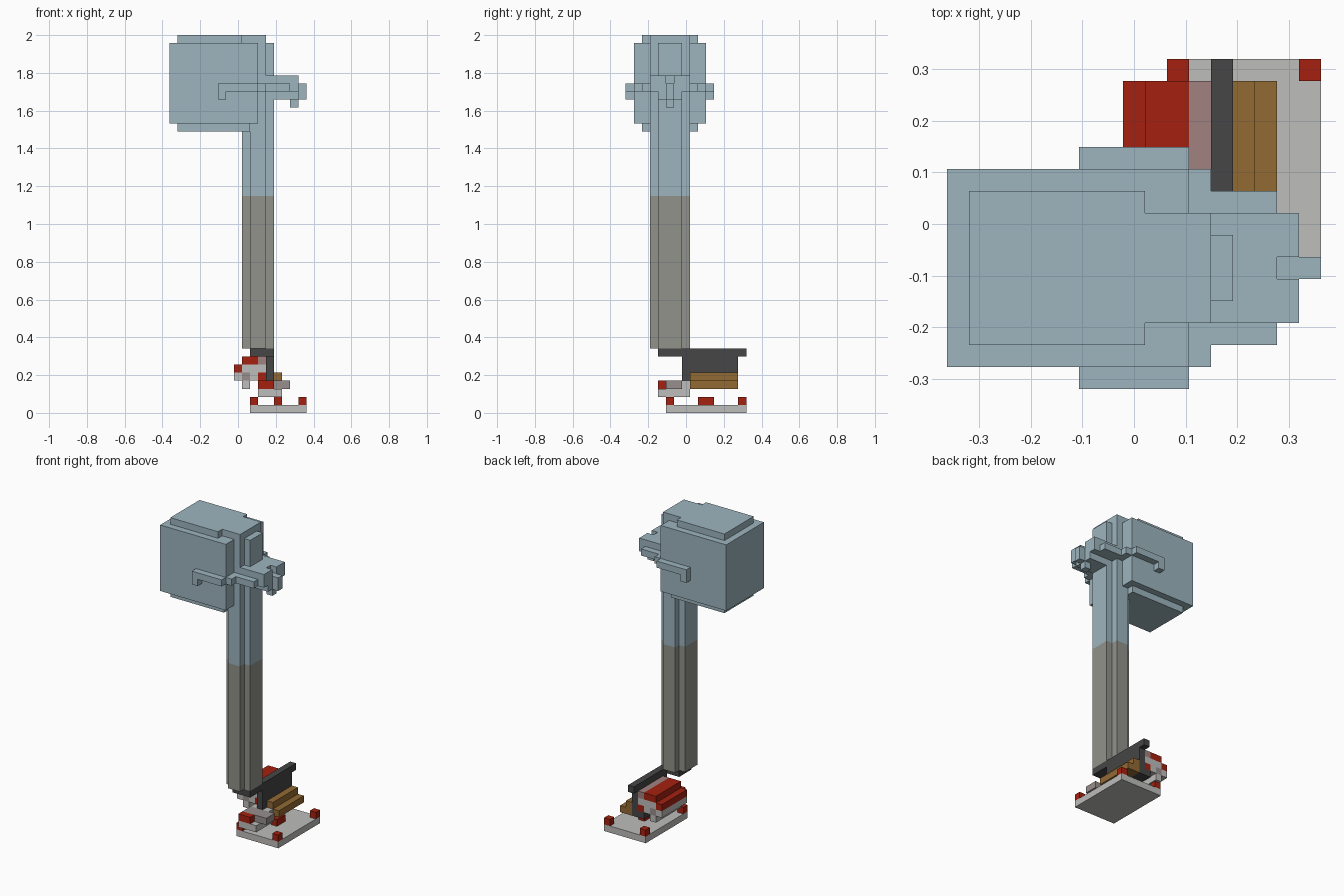
import bpy
import bmesh
from mathutils import Vector

default_cube = bpy.data.objects.get("Cube")
if default_cube:
    bpy.data.objects.remove(default_cube, do_unlink=True)

# One block unit, and the grid corner that centres the model
UNIT = 2 / 47
GRID_CORNER = Vector((-8.5, -7.5, 0))
HEAD_MIDDLE = 11  # mirror sum of the head's width along y


def make_material(name, red, green, blue):
    material = bpy.data.materials.new(name)
    material.use_nodes = True
    colour = (red, green, blue, 1)
    material.diffuse_color = colour
    shader = material.node_tree.nodes["Principled BSDF"]
    shader.inputs["Base Color"].default_value = colour
    return material


pale_blue = make_material("pale blue", .337, .462, .521)
stone_grey = make_material("stone grey", .287, .287, .258)
light_grey = make_material("light grey", .515, .51, .50)
bright_red = make_material("bright red", .376, .015, .005)
ochre_brown = make_material("ochre brown", .287, .144, .034)
dark_grey = make_material("dark grey", .061, .061, .061)
dusty_pink = make_material("dusty pink", .356, .225, .215)
warm_grey = make_material("warm grey", .31, .275, .265)


def span(start, end):
    return (start, end)


def add_part(name, material, *boxes):
    """Make one object out of boxes, each given as x, y and z spans."""
    mesh = bpy.data.meshes.new(name)
    shape = bmesh.new()
    for box in boxes:
        low = Vector([side[0] for side in box])
        high = Vector([side[1] for side in box])
        cube = bmesh.ops.create_cube(shape, size=1)
        for vertex in cube["verts"]:
            place = (low + high) / 2 + vertex.co * (high - low)
            vertex.co = UNIT * (place + GRID_CORNER)
        # cube made by its vertices keeps outward normals
    bmesh.ops.recalc_face_normals(shape, faces=shape.faces[:])
    shape.to_mesh(mesh)
    shape.free()
    mesh.materials.append(material)
    part = bpy.data.objects.new(name, mesh)
    bpy.context.collection.objects.link(part)
    return part


def mirror_boxes(boxes, total):
    """Return the boxes together with their copies mirrored along y."""
    copies = [(x, span(total - y[1], total - y[0]), z) for x, y, z in boxes]
    return list(boxes) + copies


def plus_column(name, material, z):
    """Column with a plus-shaped cross-section."""
    add_part(name, material,
             (span(9, 13), span(4, 7), z),
             (span(10, 12), span(3, 8), z))


# Head block with its raised top and bottom panels
add_part("head", pale_blue, (span(0, 11), span(1, 10), span(36, 46)))
add_part("head_top", pale_blue, (span(1, 9), span(2, 9), span(46, 47)))
add_part("head_bottom", pale_blue, (span(1, 10), span(2, 9), span(35, 36)))
add_part("face_spine", pale_blue,
         (span(9, 12), span(3, 8), span(46, 47)),
         (span(11, 12), span(3, 8), span(36, 46)),
         (span(12, 13), span(4, 7), span(36, 46)))

# Snout: notched upper slab, narrow jaw and protruding tip
add_part("snout_top", pale_blue,
         (span(12, 15), span(3, 8), span(41, 42)),
         *mirror_boxes([(span(15, 16), span(3, 5), span(41, 42))], HEAD_MIDDLE))
add_part("snout_middle", pale_blue,
         (span(12, 15), span(2, 9), span(40, 41)),
         (span(15, 16), span(3, 8), span(40, 41)))
add_part("snout_jaw", pale_blue, (span(13, 16), span(4, 7), span(39, 40)))
add_part("snout_tip", pale_blue,
         (span(16, 17), span(5, 6), span(39, 41)),
         (span(15, 16), span(5, 6), span(38, 39)))

# Hooked bands running back along both sides of the head
add_part("side_bands", pale_blue, *mirror_boxes([
    (span(11, 12), span(1, 3), span(40, 41)),
    (span(6, 11), span(0, 1), span(40, 41)),
    (span(6, 7), span(0, 1), span(39, 40))], HEAD_MIDDLE))

# Tall neck in two colours
plus_column("neck_upper", pale_blue, span(27, 36))
plus_column("neck_lower", stone_grey, span(8, 27))

# Base plate, corner studs and central post
add_part("base_plate", light_grey, (span(10, 17), span(5, 15), span(0, 1)))
add_part("corner_studs", bright_red,
         *[(span(x, x + 1), span(y, y + 1), span(1, 2))
           for x in (10, 16) for y in (5, 14)])
add_part("centre_post", bright_red, (span(13, 14), span(9, 11), span(1, 2)))

# Dark frame: pad below the neck, top rail, wall and floor
LENGTH = span(8, 14)
add_part("neck_pad", dark_grey, (span(10, 13), span(4, 7), span(7, 8)))
add_part("top_rail", dark_grey, (span(12, 13), span(7, 15), span(7, 8)))
add_part("frame_wall", dark_grey, (span(12, 13), span(7, 14), span(4, 7)))
add_part("frame_floor", dark_grey, (span(11, 13), LENGTH, span(3, 4)))

# Stepped wooden ledge
add_part("ledge", ochre_brown,
         (span(13, 14), LENGTH, span(4, 5)),
         (span(13, 15), LENGTH, span(3, 4)))

# Rounded body on the other side of the wall
add_part("body", light_grey,
         (span(9, 12), LENGTH, span(5, 6)),
         (span(8, 9), LENGTH, span(4, 5)),
         (span(10, 11), LENGTH, span(4, 5)),
         (span(9, 10), LENGTH, span(3, 4)))
add_part("body_core", warm_grey, (span(9, 10), LENGTH, span(4, 5)))
add_part("body_seam", dusty_pink, (span(11, 12), LENGTH, span(6, 7)))
add_part("body_cover", bright_red,
         (span(9, 11), LENGTH, span(6, 7)),
         (span(8, 9), LENGTH, span(5, 6)))
add_part("lower_rod", bright_red, (span(11, 12), LENGTH, span(4, 5)))

# Front foot with its crossbar and red toe
add_part("foot", light_grey,
         (span(11, 14), span(4, 8), span(2, 3)),
         (span(11, 14), span(7, 8), span(3, 4)))
add_part("foot_crossbar", warm_grey, (span(11, 15), span(5, 7), span(3, 4)))
add_part("foot_toe", bright_red, (span(11, 13), span(4, 5), span(3, 4)))
